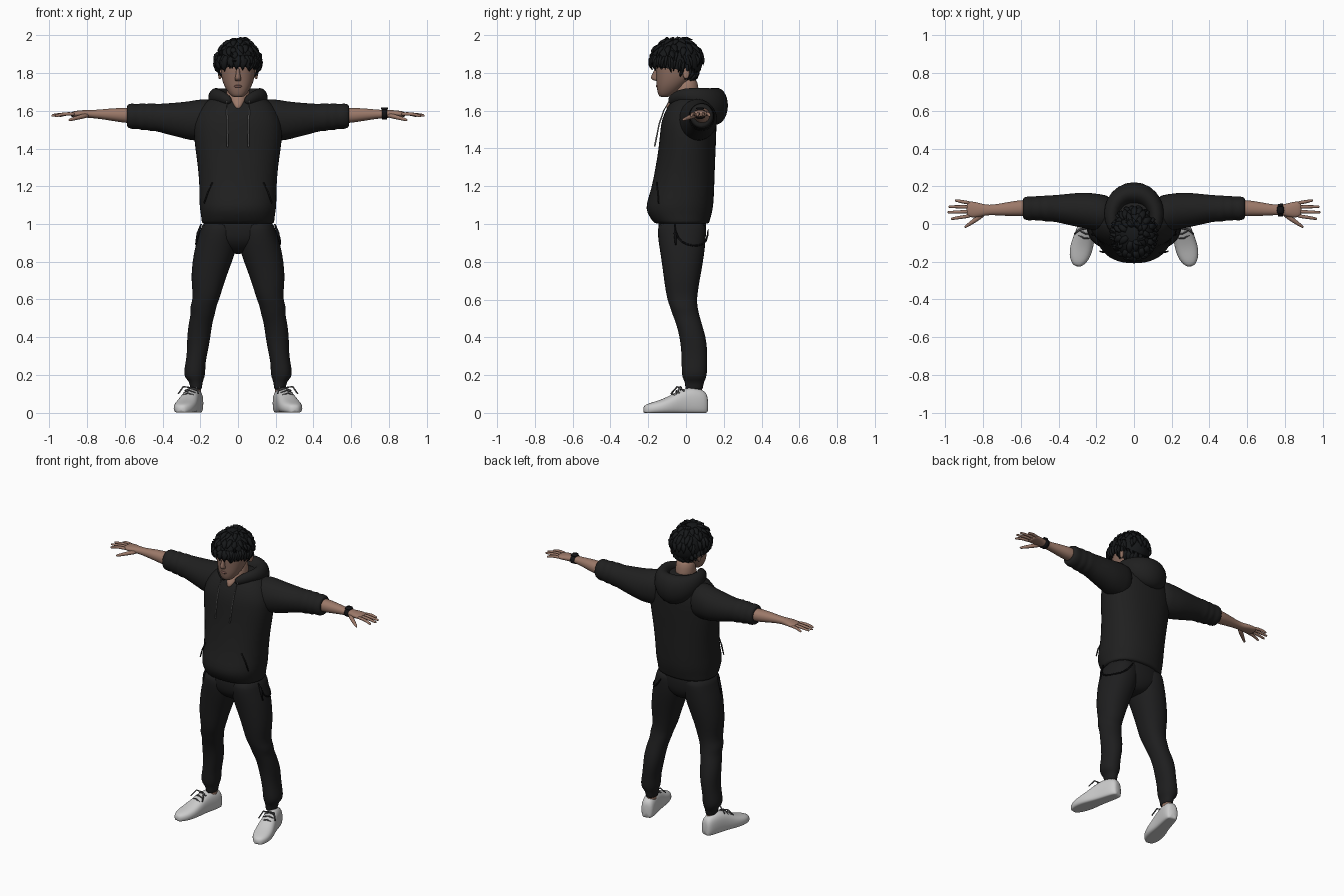
import bpy, bmesh, math, random
from mathutils import Vector

random.seed(4)
X, Y, Z = Vector((1, 0, 0)), Vector((0, 1, 0)), Vector((0, 0, 1))


def mat(name, r, g, b):
    m = bpy.data.materials.new(name)
    m.diffuse_color = (r, g, b, 1)
    return m


BLACK = mat("black_fleece", .014, .014, .014)
PANTS = mat("black_trousers", .013, .013, .0135)
HAIR = mat("black_hair", .008, .009, .010)
SKIN = mat("skin", .33, .19, .14)
FACE = mat("face_skin", .25, .145, .11)
SHOE = mat("shoe_white", .60, .60, .60)
GREY = mat("cord_grey", .28, .28, .28)
LACE = mat("lace_grey", .10, .10, .105)
TRIM = mat("dark_trim", .006, .006, .007)


def add_loft(bm, rows, n=16, u=None, v=None, e=2.0, jit=0.0, floor=False):
    """Rings of superellipses (x, y, z, ru, rv); axes follow the path if not given."""
    rings = []
    for i, (x, y, z, ru, rv) in enumerate(rows):
        c = Vector((x, y, z))
        if u is None:
            a, b = rows[max(i - 1, 0)], rows[min(i + 1, len(rows) - 1)]
            t = (Vector(b[:3]) - Vector(a[:3])).normalized()
            up = Z if abs(t.z) < .9 else Y
            uu = t.cross(up).normalized()
            vv = uu.cross(t)
        else:
            uu, vv = u, v
        ring = []
        for k in range(n):
            ang = 2 * math.pi * k / n
            ca, sa = math.cos(ang), math.sin(ang)
            f = 1 + random.uniform(-jit, jit)
            p = c + uu * ru * f * math.copysign(abs(ca) ** (2 / e), ca) \
                  + vv * rv * f * math.copysign(abs(sa) ** (2 / e), sa)
            if floor:
                p.z = max(p.z, 0)
            ring.append(bm.verts.new(p))
        rings.append(ring)
    for r0, r1 in zip(rings, rings[1:]):
        for k in range(n):
            bm.faces.new((r0[k], r0[(k + 1) % n], r1[(k + 1) % n], r1[k]))
    bm.faces.new(rings[0][::-1])
    bm.faces.new(rings[-1])


def finish(name, bm, m, mirror=False, sub=0):
    bmesh.ops.recalc_face_normals(bm, faces=bm.faces)
    me = bpy.data.meshes.new(name)
    bm.to_mesh(me)
    bm.free()
    me.materials.append(m)
    for p in me.polygons:
        p.use_smooth = True
    ob = bpy.data.objects.new(name, me)
    bpy.context.collection.objects.link(ob)
    if mirror:
        ob.modifiers.new("mirror", 'MIRROR').use_clip = False
    if sub:
        s = ob.modifiers.new("smooth", 'SUBSURF')
        s.levels = s.render_levels = sub
    return ob


def loft(name, rows, m, mirror=False, sub=1, **kw):
    bm = bmesh.new()
    add_loft(bm, rows, **kw)
    return finish(name, bm, m, mirror, sub)


def upright(rows):
    """(z, x0, x1, y0, y1) outline rows to loft rows."""
    return [((a + b) / 2, (c + d) / 2, z, (b - a) / 2, (d - c) / 2) for z, a, b, c, d in rows]


def sym(rows):
    return upright([(z, -a, a, c, d) for z, a, c, d in rows])


# --- hoodie body, sleeves and hood
loft("hoodie_body", sym([
    (1.0, .185, -.155, .118), (1.005, .193, -.17, .124), (1.03, .196, -.19, .13),
    (1.06, .20, -.207, .138), (1.10, .207, -.216, .146), (1.18, .205, -.184, .15),
    (1.30, .213, -.162, .154), (1.40, .228, -.145, .158), (1.50, .24, -.137, .162),
    (1.56, .232, -.128, .162), (1.62, .20, -.10, .155), (1.66, .16, -.07, .14),
    (1.69, .09, -.04, .11)]), BLACK, n=24, u=X, v=Y, e=2.25, jit=.006)
loft("sleeve", [
    (.10, .05, 1.55, .10, .115), (.19, .06, 1.552, .102, .114), (.25, .07, 1.548, .098, .106),
    (.31, .075, 1.552, .09, .094), (.38, .08, 1.558, .078, .083), (.44, .083, 1.565, .068, .071),
    (.465, .083, 1.566, .073, .078), (.485, .083, 1.568, .064, .066), (.51, .083, 1.569, .07, .076),
    (.53, .083, 1.570, .061, .063), (.555, .083, 1.571, .066, .071), (.575, .083, 1.572, .062, .066),
    (.588, .083, 1.572, .056, .06), (.589, .083, 1.572, .042, .044)],
    BLACK, True, n=18, u=Y, v=Z, jit=.022)
half = [(.035, -.088, 1.645, .016, .02), (.075, -.06, 1.67, .026, .032), (.115, -.01, 1.682, .034, .038),
        (.125, .05, 1.675, .04, .05), (.105, .11, 1.65, .052, .075), (.06, .15, 1.63, .062, .095)]
loft("hood", half + [(0, .165, 1.62, .068, .105)] + [(-r[0],) + r[1:] for r in reversed(half)],
     BLACK, n=14, jit=.01)
loft("drawstring", [(.06, -.085, 1.66, .004, .004), (.059, -.118, 1.60, .004, .004),
                    (.057, -.142, 1.53, .004, .004), (.055, -.166, 1.41, .005, .005)],
     GREY, True, 0, n=6)
loft("pocket_edge", [(.135, -.155, 1.22, .004, .004), (.16, -.15, 1.17, .005, .005),
                     (.18, -.145, 1.11, .004, .004)], BLACK, True, 0, n=6)

# --- trousers
loft("trouser_seat", sym([
    (1.06, .17, -.135, .10), (1.0, .188, -.15, .11), (.94, .195, -.148, .108),
    (.90, .16, -.135, .10), (.865, .09, -.10, .08), (.84, .035, -.06, .05)]),
    PANTS, n=20, u=X, v=Y, e=2.3)
loft("trouser_leg", upright([
    (1.02, .01, .187, -.145, .105), (.97, .005, .198, -.152, .11), (.92, 0, .216, -.15, .107),
    (.85, .012, .236, -.138, .10), (.75, .05, .248, -.124, .083), (.68, .074, .248, -.115, .07),
    (.60, .098, .238, -.10, .058), (.56, .115, .258, -.085, .062), (.52, .122, .25, -.072, .07),
    (.48, .136, .262, -.055, .082), (.40, .146, .272, -.033, .107), (.33, .158, .27, -.026, .114),
    (.27, .172, .277, -.024, .112), (.22, .172, .288, -.024, .113), (.185, .177, .284, -.02, .108),
    (.165, .188, .258, -.006, .095), (.13, .19, .255, -.004, .09), (.12, .195, .25, 0, .085)]),
    PANTS, True, n=18, u=X, v=Y, e=2.2, jit=.016)
loft("ankle", upright([(.15, .196, .248, .01, .085), (.08, .196, .248, .01, .085)]),
     SKIN, True, 0, n=12, u=X, v=Y)

# --- hip cords and chain
loft("hip_cord", [(.195, -.06, 1.0, .004, .004), (.212, -.058, .95, .008, .008),
                  (.224, -.055, .89, .004, .004)], TRIM, True, 0, n=6)
loft("hip_chain", [(.205, -.06, .985, .006, .006), (.222, -.045, .92, .006, .006),
                   (.228, .0, .89, .006, .006), (.205, .065, .882, .006, .006),
                   (.15, .112, .90, .006, .006), (.10, .118, .98, .006, .006)], TRIM, n=6)

# --- shoes, angled outward, with laces
d = Vector((.085, -.33, 0)).normalized()
side = Vector((-d.y, d.x, 0))
heel = Vector((.217, .112, 0))
srows = []
for t, w, h in [(-.002, .026, .085), (.012, .04, .118), (.05, .046, .13), (.10, .048, .136), (.15, .051, .122),
                (.20, .058, .093), (.25, .062, .07), (.30, .054, .056), (.33, .036, .046), (.348, .018, .035)]:
    p = heel + d * t
    srows.append((p.x, p.y, h * .42, w, h * .58))
loft("shoe", srows, SHOE, True, n=18, u=side, v=Z, e=2.5, floor=True)
bm = bmesh.new()
for t, h in [(.135, .130), (.16, .118), (.185, .104)]:      # crossing laces
    a, b, c = heel + d * t - side * .032, heel + d * (t + .008), heel + d * t + side * .032
    add_loft(bm, [(a.x, a.y, h - .014, .004, .004), (b.x, b.y, h, .004, .004), (c.x, c.y, h - .014, .004, .004)], n=6)
for s in (-1, 1):                                         # bow loops
    a, b, c = heel + d * .14, heel + d * .155 + side * s * .035, heel + d * .185 + side * s * .055
    add_loft(bm, [(a.x, a.y, .132, .004, .004), (b.x, b.y, .138, .006, .004), (c.x, c.y, .10, .004, .004)], n=6)
finish("shoe_laces", bm, LACE, True)

# --- arms and hands
loft("forearm", [
    (.54, .085, 1.575, .046, .044), (.60, .084, 1.576, .044, .041), (.66, .08, 1.58, .039, .035),
    (.72, .076, 1.582, .031, .027), (.77, .074, 1.583, .027, .022), (.80, .074, 1.584, .032, .021),
    (.835, .075, 1.585, .042, .019), (.87, .078, 1.583, .044, .016), (.89, .079, 1.581, .038, .012)],
    SKIN, True, n=14, u=Y, v=Z, e=2.2)
bm = bmesh.new()
for y0, y1, tip, z1 in [(.045, .028, .972, 1.572), (.067, .062, .99, 1.575), (.09, .092, .985, 1.578), (.11, .125, .95, 1.574)]:
    add_loft(bm, [(.86, y0, 1.582, .010, .010), (.90, y0 * .6 + y1 * .4, 1.585, .0105, .0105),
                  (.94 if tip > .96 else .925, y0 * .25 + y1 * .75, 1.581, .009, .009),
                  (tip - .008, y1, z1, .008, .008), (tip, y1, z1 - .001, .005, .005)], n=8)
add_loft(bm, [(.79, .06, 1.578, .014, .014), (.83, .03, 1.57, .015, .014), (.865, .005, 1.56, .011, .011),
              (.893, -.014, 1.552, .008, .008), (.898, -.018, 1.55, .004, .004)], n=8)
finish("fingers", bm, SKIN, True, 1)
bm = bmesh.new()
add_loft(bm, [(.763, .074, 1.583, .033, .028), (.79, .074, 1.583, .034, .028)], n=16, u=Y, v=Z)
add_loft(bm, [(.777, .074, 1.608, .02, .021), (.777, .074, 1.618, .018, .019)], n=12, u=X, v=Y, e=4)
watch = finish("wrist_watch", bm, TRIM)

# --- neck and head
loft("neck", sym([(1.60, .012, -.117, .0), (1.64, .05, -.1, .06), (1.68, .066, -.07, .075),
                  (1.72, .06, -.058, .066), (1.78, .06, -.055, .06)]), SKIN, n=16, u=X, v=Y)
loft("head", sym([(1.672, .022, -.135, -.09), (1.68, .038, -.146, -.07), (1.705, .058, -.153, -.035),
                  (1.735, .076, -.157, .0), (1.78, .09, -.158, .045), (1.83, .094, -.162, .055),
                  (1.89, .09, -.152, .05), (1.94, .06, -.115, .01)]), FACE, n=20, u=X, v=Y, e=2.2)
loft("nose", sym([(1.757, .012, -.165, -.14), (1.765, .02, -.183, -.14), (1.778, .016, -.19, -.14),
                  (1.80, .011, -.175, -.14), (1.83, .009, -.164, -.14)]), FACE, n=10, u=X, v=Y)
loft("lips", sym([(1.722, .016, -.158, -.14), (1.73, .027, -.162, -.13), (1.738, .018, -.160, -.14)]),
     mat("lips", .20, .10, .085), n=10, u=X, v=Y)
loft("ear", [(.085, -.005, 1.795, .012, .024), (.098, .0, 1.797, .02, .033), (.106, .004, 1.80, .016, .028)],
     SKIN, True, n=10, u=Y, v=Z)


# --- hair: a cap with layered tapering locks
def scalp(az, el, k=1.0):
    """az = 0 faces front."""
    return Vector((.112 * k * math.sin(az) * math.cos(el), -.05 - .138 * k * math.cos(az) * math.cos(el),
                   1.86 + .122 * k * math.sin(el)))


def hairline(az):
    c = math.cos(az)
    return -.22 - .12 * (1 - c) if c > 0 else -.34 + .68 * c


bm = bmesh.new()
N, M = 28, 9
rings = []
for j in range(M):
    ring = []
    for i in range(N):
        az = 2 * math.pi * i / N
        el = 1.5 + (hairline(az) - 1.5) * j / (M - 1)
        ring.append(bm.verts.new(scalp(az, el)))
    rings.append(ring)
for r0, r1 in zip(rings, rings[1:]):
    for i in range(N):
        bm.faces.new((r0[i], r0[(i + 1) % N], r1[(i + 1) % N], r1[i]))
bm.faces.new(rings[0])


def lock(az, el, length, lift, w):
    tw = random.uniform(-.18, .18)
    rows = []
    for f, k, s in [(0, .98, .7), (.35, 1.03, 1), (.7, 1.04 + lift * .4, .7), (1, 1.02 + lift, .06)]:
        p = scalp(az + tw * f, el - length * f, k)
        rows.append((p.x, p.y, p.z, w * s, .008 * s + .001))
    add_loft(bm, rows, n=6)


for i in range(34):                                       # locks along the hairline
    az = 2 * math.pi * (i + random.uniform(-.3, .3)) / 34
    lock(az, hairline(az) + .5, random.uniform(.5, .72), random.uniform(-.02, .03), .018)
for el, count in [(.35, 24), (.75, 18), (1.15, 10)]:       # layered locks above
    for i in range(count):
        lock(2 * math.pi * (i + random.random() * .6) / count, el + random.uniform(-.1, .15),
             random.uniform(.45, .65), random.uniform(.0, .07), .018)
for i in range(12):                                       # raised tufts on the crown
    az = random.uniform(0, 6.28)
    p, q = scalp(az, 1.25, .97), scalp(az + .5, random.uniform(.95, 1.2), 1.14)
    add_loft(bm, [(p.x, p.y, p.z, .015, .01), (*((p + q) / 2 + Z * .006), .010, .007), (q.x, q.y, min(q.z, 1.995), .001, .001)], n=6)
finish("hair", bm, HAIR)
